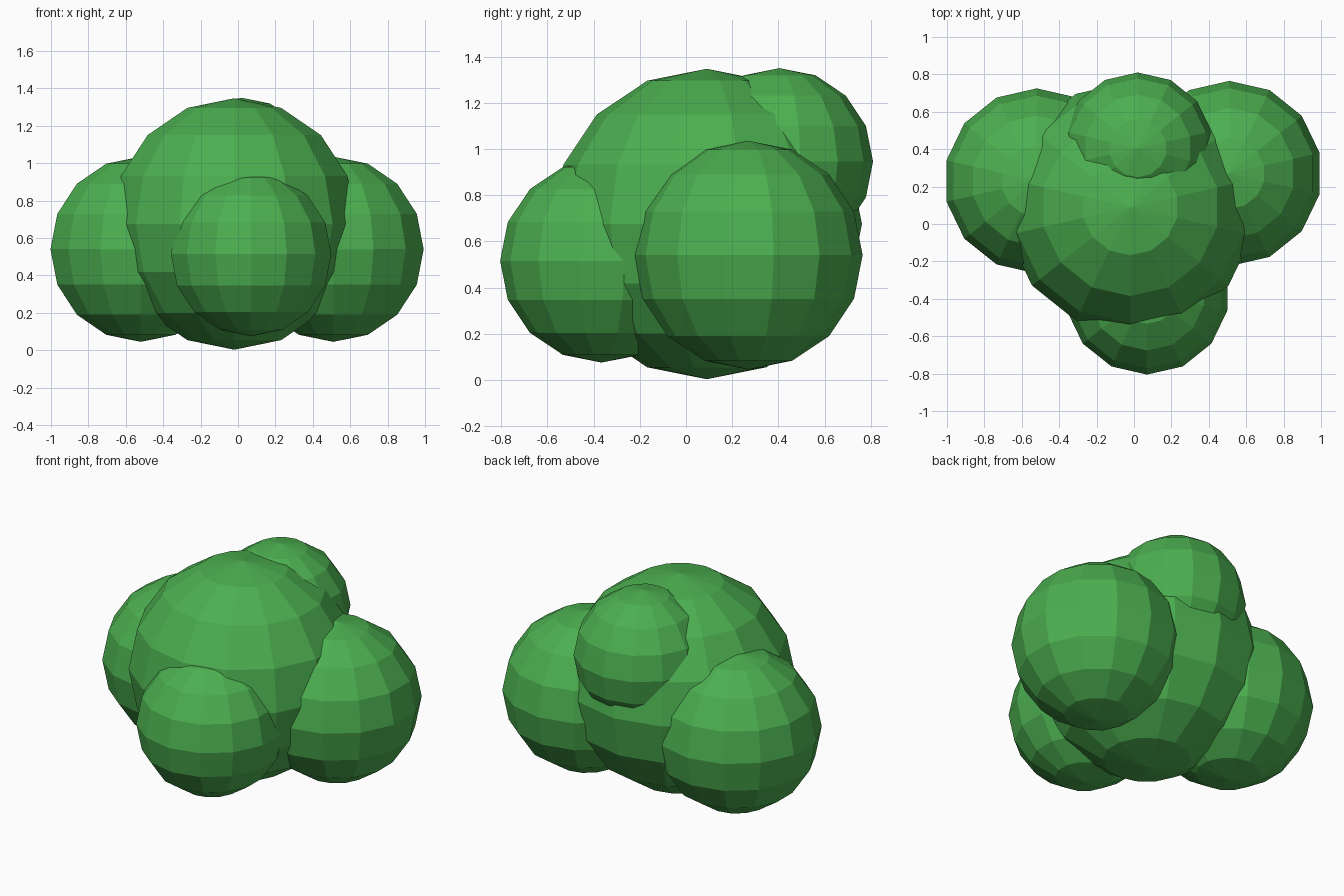
import bpy

cube = bpy.data.objects.get("Cube")
if cube:
    bpy.data.objects.remove(cube, do_unlink=True)

# Single leaf colour
leaf = bpy.data.materials.new("leaf_green")
leaf.use_nodes = True
colour = (0.072, 0.429, 0.08, 1.0)
leaf.diffuse_color = colour
leaf.node_tree.nodes["Principled BSDF"].inputs["Base Color"].default_value = colour


def clump(name, centre, radius):
    """Flat-shaded low-poly ball of foliage."""
    bpy.ops.mesh.primitive_uv_sphere_add(
        segments=14, ring_count=8, radius=radius, location=centre)
    ball = bpy.context.object
    ball.name = name
    ball.data.materials.append(leaf)
    bpy.ops.object.shade_flat()


# Overlapping foliage clumps of the bush
clump("main_clump", (-0.02, 0.09, 0.675), 0.672)
clump("left_clump", (0.51, 0.27, 0.54), 0.495)
clump("right_clump", (-0.52, 0.23, 0.54), 0.495)
clump("front_clump", (0.07, -0.365, 0.515), 0.44)
clump("back_clump", (0.02, 0.405, 0.945), 0.405)
